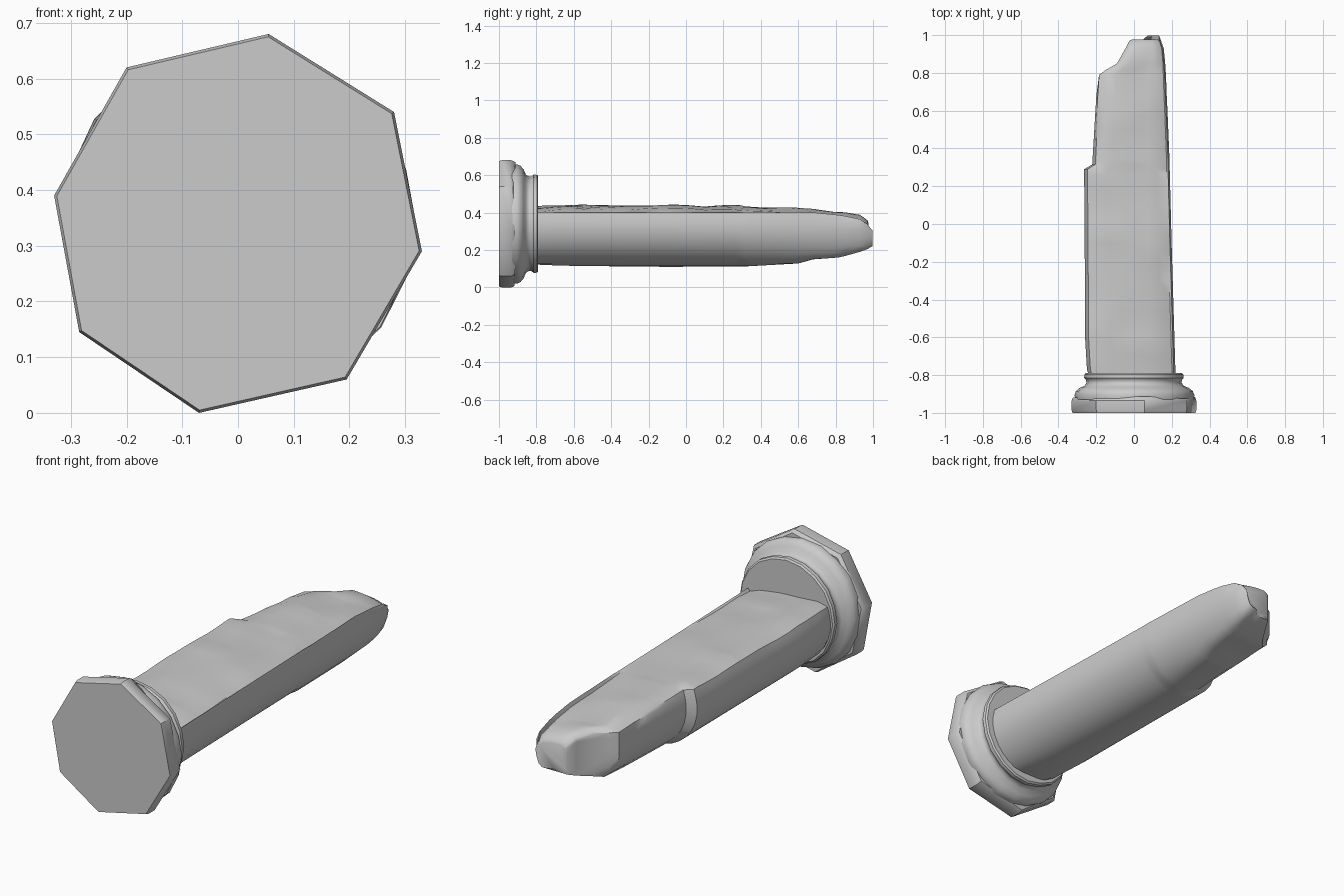
import bpy, bmesh, math, random
from mathutils import noise, Vector

if "Cube" in bpy.data.objects:
    bpy.data.objects.remove(bpy.data.objects["Cube"])

random.seed(4)


def loft(name, rings, angle=40):
    """Skin a list of equal-length point loops and cap both ends."""
    bm = bmesh.new()
    loops = [[bm.verts.new(p) for p in ring] for ring in rings]
    n = len(loops[0])
    for a, b in zip(loops, loops[1:]):
        for i in range(n):
            j = (i + 1) % n
            bm.faces.new((a[i], a[j], b[j], b[i]))
    bm.faces.new(loops[0])
    bm.faces.new(loops[-1][::-1])
    bmesh.ops.remove_doubles(bm, verts=bm.verts, dist=0.0005)
    bmesh.ops.recalc_face_normals(bm, faces=bm.faces)
    mesh = bpy.data.meshes.new(name)
    bm.to_mesh(mesh)
    bm.free()
    ob = bpy.data.objects.new(name, mesh)
    bpy.context.collection.objects.link(ob)
    bpy.ops.object.select_all(action='DESELECT')
    ob.select_set(True)
    bpy.context.view_layer.objects.active = ob
    bpy.ops.object.shade_smooth_by_angle(angle=math.radians(angle))
    return ob


# Plinth: worn octagonal slab, corners chipped on the back edge
corners = [(0.055, 0.68), (0.28, 0.54), (0.33, 0.29), (0.195, 0.06),
           (-0.07, 0.0), (-0.285, 0.145), (-0.33, 0.39), (-0.2, 0.62)]
chips = [0.99, 0.97, 1.0, 0.98, 1.0, 0.97, 1.0, 0.96]


def octagon(y, scale, chip=0.0):
    return [(x * (scale if chip == 0 else scale * c), y + chip * random.uniform(-1, 1),
             0.34 + (z - 0.34) * (scale if chip == 0 else scale * c))
            for (x, z), c in zip(corners, chips)]


loft("plinth", [octagon(-1.0, 0.985), octagon(-0.985, 1.0),
                octagon(-0.935, 1.0), octagon(-0.918, 0.98, 0.008)])

# Base moulding: turned torus, groove and upper ring
profile = [(-0.93, 0.315), (-0.905, 0.318), (-0.885, 0.31), (-0.868, 0.29),
           (-0.856, 0.262), (-0.84, 0.252), (-0.825, 0.254), (-0.815, 0.263),
           (-0.797, 0.262), (-0.79, 0.254)]
SEG = 20
moulding = []
for y, r in profile:
    ring = []
    for i in range(SEG):
        t = math.tau * i / SEG
        w = 1 + 0.02 * noise.noise(Vector((math.cos(t) * 2, y * 6, math.sin(t) * 2)))
        ring.append((r * w * math.cos(t), y, 0.34 + r * w * math.sin(t)))
    moulding.append(ring)
loft("base_moulding", moulding)

# Shaft outline: y, left limit, right limit, underside, top
keys = [(-0.82, -0.235, 0.22, 0.125, 0.435), (-0.77, -0.25, 0.22, 0.12, 0.435),
        (-0.6, -0.26, 0.215, 0.115, 0.438), (-0.1, -0.262, 0.2, 0.11, 0.445),
        (0.29, -0.265, 0.19, 0.112, 0.435), (0.315, -0.222, 0.19, 0.112, 0.434),
        (0.6, -0.205, 0.178, 0.128, 0.425), (0.68, -0.2, 0.174, 0.15, 0.422),
        (0.79, -0.185, 0.17, 0.158, 0.41), (0.815, -0.15, 0.168, 0.16, 0.407),
        (0.85, -0.09, 0.166, 0.168, 0.402), (0.93, -0.045, 0.158, 0.19, 0.385),
        (0.97, -0.025, 0.145, 0.205, 0.36)]


def outline(y):
    for a, b in zip(keys, keys[1:]):
        if y <= b[0]:
            f = (y - a[0]) / (b[0] - a[0])
            return [p + (q - p) * f for p, q in zip(a[1:], b[1:])]
    return keys[-1][1:]


stations = sorted({k[0] for k in keys} | {round(-0.7 + 0.08 * i, 3) for i in range(17)})
ARC, TOP = 18, 8
shaft = []
for y in stations:
    xl, xr, zb, zt = outline(y)
    full = min(xl, -0.195 - 0.01 * (0.9 - y))
    cx, rx = (full + xr) / 2, (xr - full) / 2
    ring = []
    # round underside, clipped where the end has broken away
    for i in range(ARC + 1):
        t = math.radians(163 + 214 * i / ARC)
        x = max(cx + rx * math.cos(t), xl)
        z = max(0.335 + 0.225 * math.sin(t), zb)
        z = min(z, zt - 0.02)
        ring.append((x, y, z))
    # rough split face
    x0, x1 = ring[-1][0], ring[0][0]
    for i in range(TOP + 1):
        f = i / TOP
        edge = 0.014 if i in (0, TOP) else 0.0
        x = x0 + (x1 - x0) * (0.02 + 0.96 * f)
        rough = 0.012 * noise.noise(Vector((x * 6, y * 7, 1.3)))
        z = zt - 0.03 * (1 - f) + 0.008 * math.sin(math.pi * f) + rough - edge
        ring.append((x, y, z))
    shaft.append(ring)

# Jagged broken tip with a notch above a projecting lip
tip = []
for x, y, z in shaft[-1]:
    lip = 0.028 if z < 0.31 and x > 0.05 else 0.006
    tip.append((0.065 + (x - 0.065) * 0.85, y + lip, 0.285 + (z - 0.285) * 0.8))
shaft.append(tip)
loft("broken_shaft", shaft, 45)
